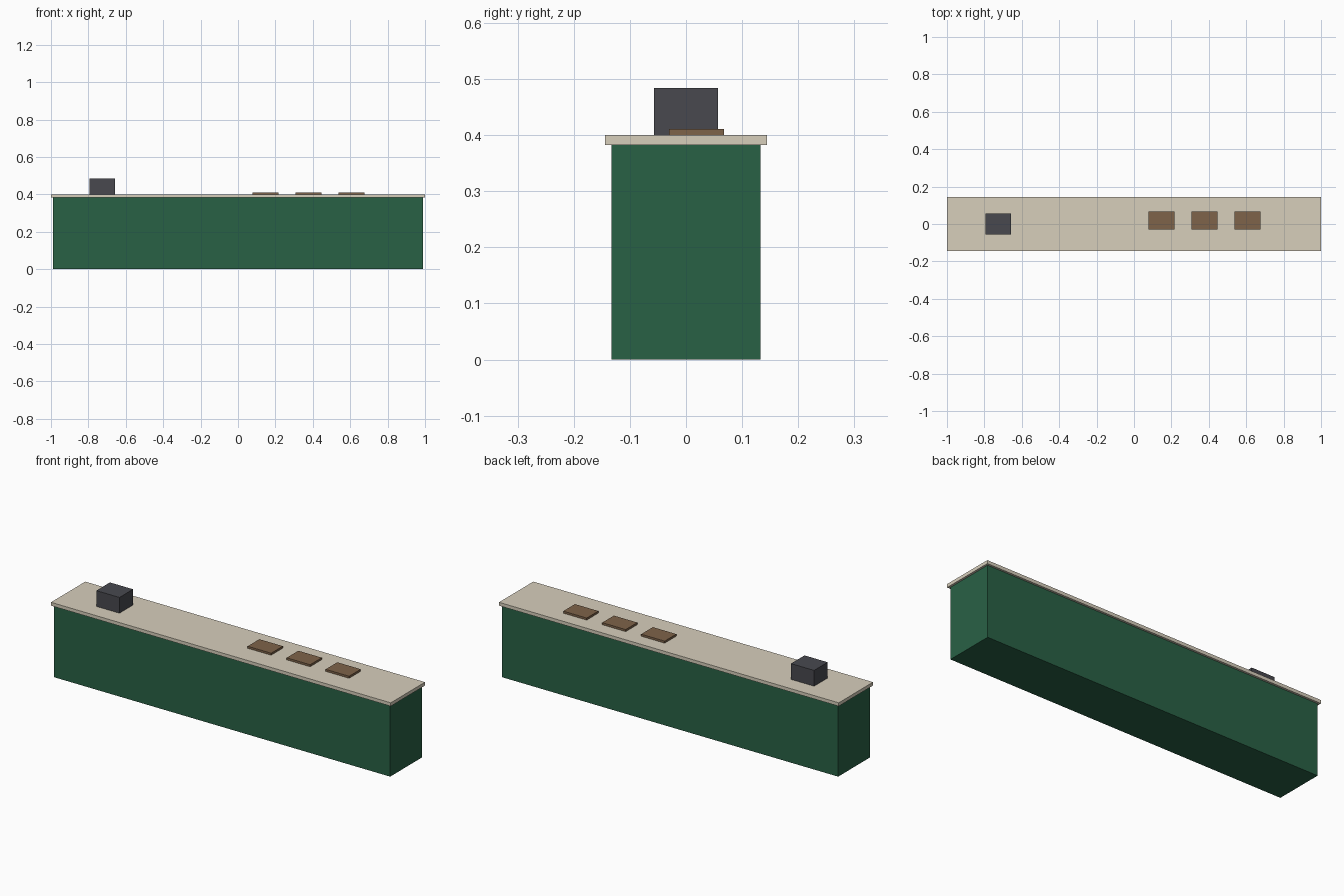
import bpy

if "Cube" in bpy.data.objects:
    bpy.data.objects.remove(bpy.data.objects["Cube"])


def material(name, rgb):
    m = bpy.data.materials.new(name)
    m.diffuse_color = (*rgb, 1)
    m.use_nodes = True
    m.node_tree.nodes["Principled BSDF"].inputs["Base Color"].default_value = m.diffuse_color
    return m


def box(name, x, y, z, mat):
    """Box from (min, max) ranges on each axis."""
    centre = [(a + b) / 2 for a, b in (x, y, z)]
    bpy.ops.mesh.primitive_cube_add(size=1, location=centre)
    ob = bpy.context.object
    ob.name = name
    ob.scale = [b - a for a, b in (x, y, z)]
    bpy.ops.object.transform_apply(location=False, rotation=False, scale=True)
    ob.data.materials.append(mat)
    return ob


green = material("green_paint", (0.022, 0.12, 0.06))
stone = material("pale_stone", (0.68, 0.62, 0.50))
dark = material("dark_grey", (0.065, 0.066, 0.078))
wood = material("brown_wood", (0.21, 0.125, 0.067))

# Counter body and overhanging top
box("counter_body", (-0.989, 0.989), (-0.133, 0.133), (0, 0.382), green)
box("counter_top", (-1, 1), (-0.144, 0.144), (0.382, 0.4), stone)

# Till at the left end
box("till", (-0.794, -0.658), (-0.057, 0.057), (0.4, 0.484), dark)

# Row of serving boards
for i in range(3):
    cx = 0.147 + 0.2295 * i
    box(f"serving_board_{i + 1}", (cx - 0.069, cx + 0.069), (-0.03, 0.068), (0.4, 0.411), wood)
